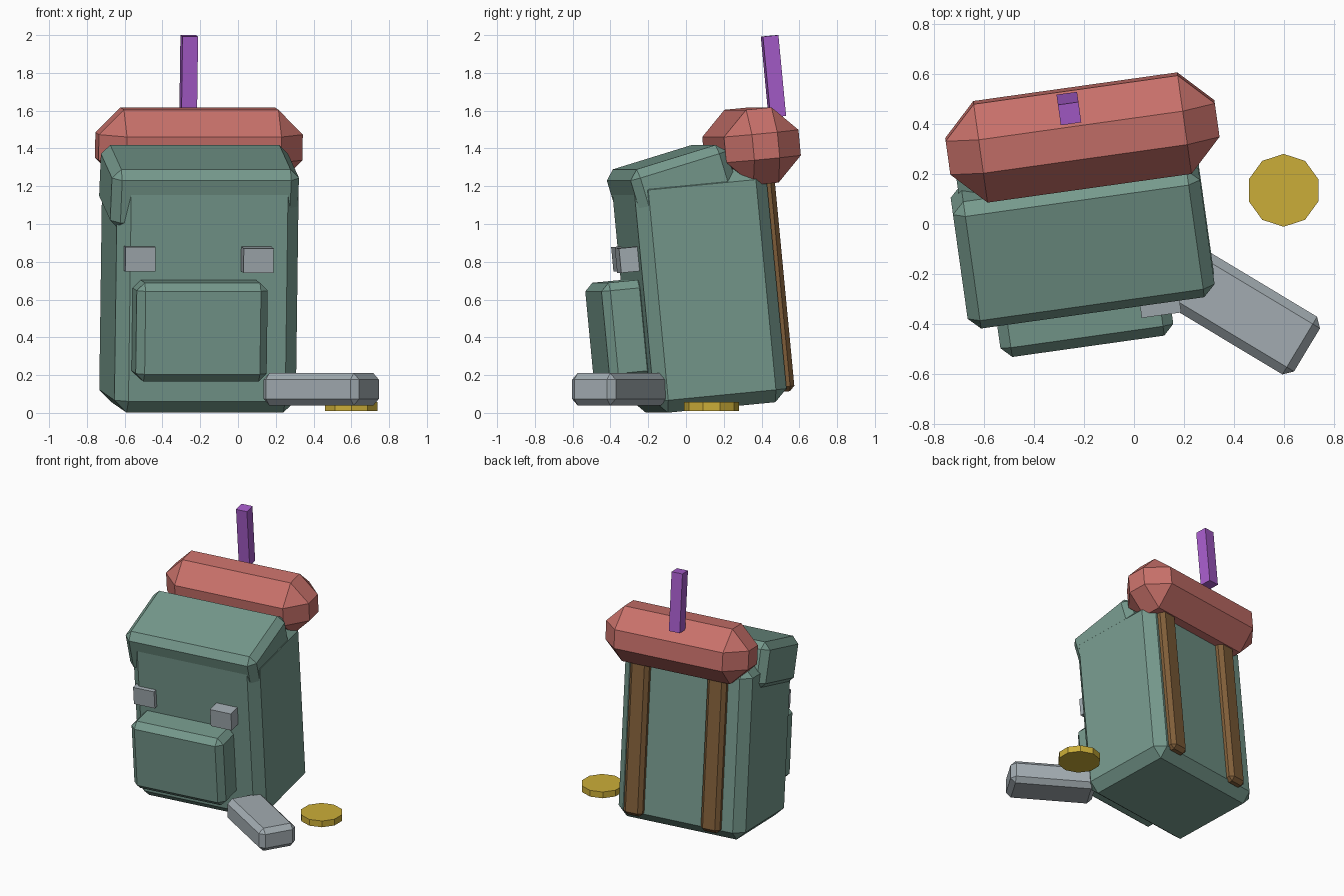
import bpy
import bmesh
import math
from mathutils import Matrix, Vector

if "Cube" in bpy.data.objects:
    bpy.data.objects.remove(bpy.data.objects["Cube"], do_unlink=True)


def material(name, rgb):
    mat = bpy.data.materials.new(name)
    mat.use_nodes = True
    mat.diffuse_color = (*rgb, 1)
    mat.node_tree.nodes["Principled BSDF"].inputs["Base Color"].default_value = (*rgb, 1)
    return mat


GREEN = material("sage_canvas", (0.18, 0.32, 0.265))
RED = material("coral_blanket", (0.58, 0.165, 0.145))
PURPLE = material("violet", (0.38, 0.107, 0.59))
GOLD = material("gold", (0.6, 0.42, 0.04))
BROWN = material("brown_leather", (0.22, 0.114, 0.042))
GREY = material("grey_metal", (0.36, 0.41, 0.44))


def place(loc, yaw=0, tilt=0):
    """Position with a turn about z and a forward lean about x, in degrees."""
    return (Matrix.Translation(Vector(loc))
            @ Matrix.Rotation(math.radians(yaw), 4, 'Z')
            @ Matrix.Rotation(math.radians(tilt), 4, 'X'))


def finish(name, bm, mat, matrix):
    mesh = bpy.data.meshes.new(name)
    bm.to_mesh(mesh)
    bm.free()
    mesh.materials.append(mat)
    obj = bpy.data.objects.new(name, mesh)
    obj.matrix_world = matrix
    bpy.context.collection.objects.link(obj)
    return obj


def box(name, size, mat, matrix, bevel=0):
    """Box centred on its matrix, with a single flat chamfer."""
    bm = bmesh.new()
    bmesh.ops.create_cube(bm, size=1)
    bmesh.ops.scale(bm, vec=size, verts=bm.verts)
    if bevel:
        bmesh.ops.bevel(bm, geom=bm.edges[:], offset=bevel, segments=1,
                        affect='EDGES', profile=0.5)
    return finish(name, bm, mat, matrix)


YAW, LEAN = 8, 5.5
bag = place((-0.215, 0.13, 0.029), YAW, LEAN)   # centre of the bag's underside


def on_bag(x, y, z):
    return bag @ Matrix.Translation((x, y, z))


# Bag body, front pocket and leaning top flap
box("bag_body", (0.97, 0.71, 1.25), GREEN, on_bag(0, 0, 0.625), 0.066)
box("front_pocket", (0.70, 0.24, 0.525), GREEN, on_bag(-0.055, -0.437, 0.45), 0.042)
box("top_flap", (1.0, 0.537, 0.33), GREEN, place((-0.206, -0.068, 1.196), YAW, 17), 0.048)

# Buckles above the pocket
for name, x, y in (("right_buckle", -0.369, -0.325), ("left_buckle", 0.253, -0.393)):
    box(name, (0.16, 0.12, 0.13), GREY, on_bag(x, y, 0.824))

# Shoulder straps on the back
for name, x in (("right_strap", -0.26), ("left_strap", 0.33)):
    box(name, (0.145, 0.08, 1.2), BROWN, on_bag(x, 0.364, 0.65), 0.026)

# Rolled blanket and the stick rising behind it
box("blanket_roll", (1.09, 0.40, 0.40), RED, place((-0.207, 0.347, 1.412), YAW, LEAN), 0.132)
box("stick", (0.083, 0.083, 0.43), PURPLE, place((-0.261, 0.463, 1.782), YAW, LEAN))

# Metal block and coin lying on the ground
box("metal_block", (0.59, 0.27, 0.17), GREY, place((0.441, -0.353, 0.125), -31), 0.034)
bm = bmesh.new()
bmesh.ops.create_cone(bm, cap_ends=True, segments=10, radius1=0.146, radius2=0.146, depth=0.047)
finish("coin", bm, GOLD, place((0.6, 0.135, 0.034)))
